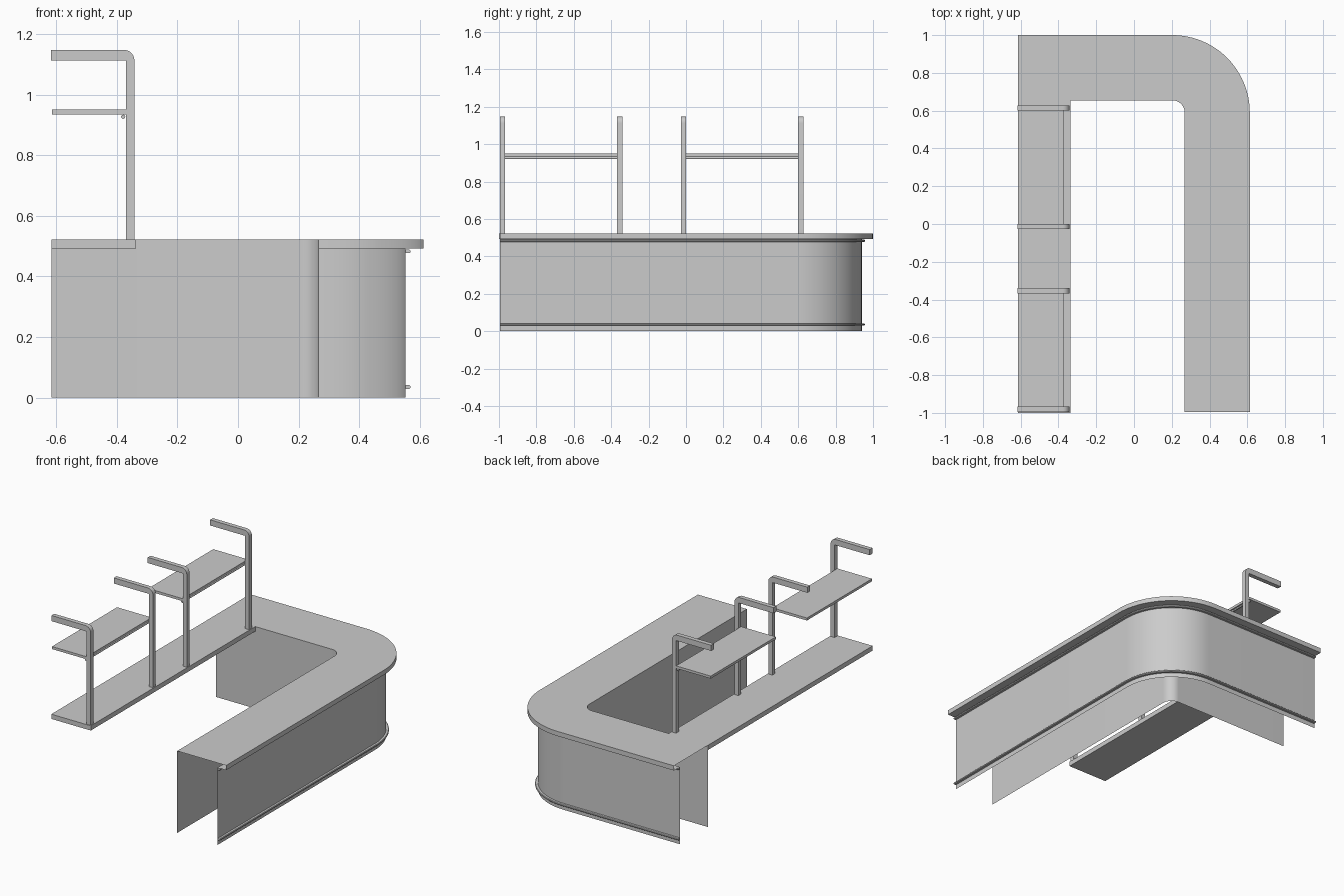
import bpy, bmesh, math

if "Cube" in bpy.data.objects:
    bpy.data.objects.remove(bpy.data.objects["Cube"])

LEFT, FRONT = -0.615, -0.995          # ends of the counter sweep
CX, CY, R = 0.203, 0.59, 0.41         # centre and outer radius of the rounded corner


def finish(name, bm, smooth=False):
    bmesh.ops.recalc_face_normals(bm, faces=bm.faces)
    me = bpy.data.meshes.new(name)
    bm.to_mesh(me)
    bm.free()
    ob = bpy.data.objects.new(name, me)
    bpy.context.collection.objects.link(ob)
    if smooth:
        bpy.ops.object.select_all(action='DESELECT')
        ob.select_set(True)
        bpy.context.view_layer.objects.active = ob
        bpy.ops.object.shade_smooth_by_angle(angle=math.radians(30))
    return ob


def box(name, x0, x1, y0, y1, z0, z1):
    bm = bmesh.new()
    bmesh.ops.create_cube(bm, size=1)
    for v in bm.verts:
        v.co = (x0 + (v.co.x + .5) * (x1 - x0),
                y0 + (v.co.y + .5) * (y1 - y0),
                z0 + (v.co.z + .5) * (z1 - z0))
    return finish(name, bm)


def extrude_y(name, profile, y0, y1, smooth=False):
    # prism from an xz outline
    bm = bmesh.new()
    face = bm.faces.new([bm.verts.new((x, y0, z)) for x, z in profile])
    new = bmesh.ops.extrude_face_region(bm, geom=[face])['geom']
    for v in new:
        if isinstance(v, bmesh.types.BMVert):
            v.co.y = y1
    return finish(name, bm, smooth)


def counter_path(inset, steps=24):
    # plan line of the counter at a distance inside its outer edge
    r = R - inset
    pts = [(LEFT, CY + r)]
    for i in range(steps + 1):
        a = math.pi / 2 * (1 - i / steps)
        pts.append((CX + r * math.cos(a), CY + r * math.sin(a)))
    return pts + [(CX + r, FRONT)]


def sweep(name, profile, closed=False):
    # profile points are (inset, z), swept along the rounded L
    bm = bmesh.new()
    rows = [[bm.verts.new((x, y, z)) for x, y in counter_path(d)] for d, z in profile]
    pairs = list(zip(rows, rows[1:]))
    if closed:
        pairs.append((rows[-1], rows[0]))
        bm.faces.new([r[0] for r in rows])
        bm.faces.new([r[-1] for r in rows])
    for a, b in pairs:
        for i in range(len(a) - 1):
            bm.faces.new((a[i], a[i + 1], b[i + 1], b[i]))
    return finish(name, bm, True)


# main counter: hollow sheet shell of inner panel, top, lip and outer panel
sweep("counter_shell", [(.345, 0), (.345, .522), (0, .522), (0, .492), (.06, .492), (.06, 0)])

# trim rails on the outer panel
for name, z in (("upper_trim", .483), ("lower_trim", .035)):
    sweep(name, [(.06, z - .006), (.047, z - .006), (.044, z - .003),
                 (.044, z + .003), (.047, z + .006), (.06, z + .006)], True)

# low side worktop
box("side_worktop", LEFT, -.337, -1.0, .655, .492, .522)

# hooked posts
hook = [(-.37, .52), (-.342, .52)]
for i in range(9):
    a = math.pi / 2 * i / 8
    hook.append((-.377 + .035 * math.cos(a), 1.113 + .035 * math.sin(a)))
hook += [(-.617, 1.148), (-.617, 1.112), (-.37, 1.112)]

# two shelf bays, each with two posts, a shelf and a support rod
for n, y0 in enumerate((-.995, -.027), 1):
    y1 = y0 + .655
    extrude_y(f"front_post_{n}", hook, y0, y0 + .028, True)
    extrude_y(f"back_post_{n}", hook, y1 - .028, y1, True)
    box(f"shelf_{n}", -.614, -.37, y0, y1, .935, .951)
    rod = [(-.379 + .007 * math.cos(math.tau * i / 12),
            .927 + .007 * math.sin(math.tau * i / 12)) for i in range(12)]
    extrude_y(f"shelf_rod_{n}", rod, y0 + .005, y1 - .005, True)
